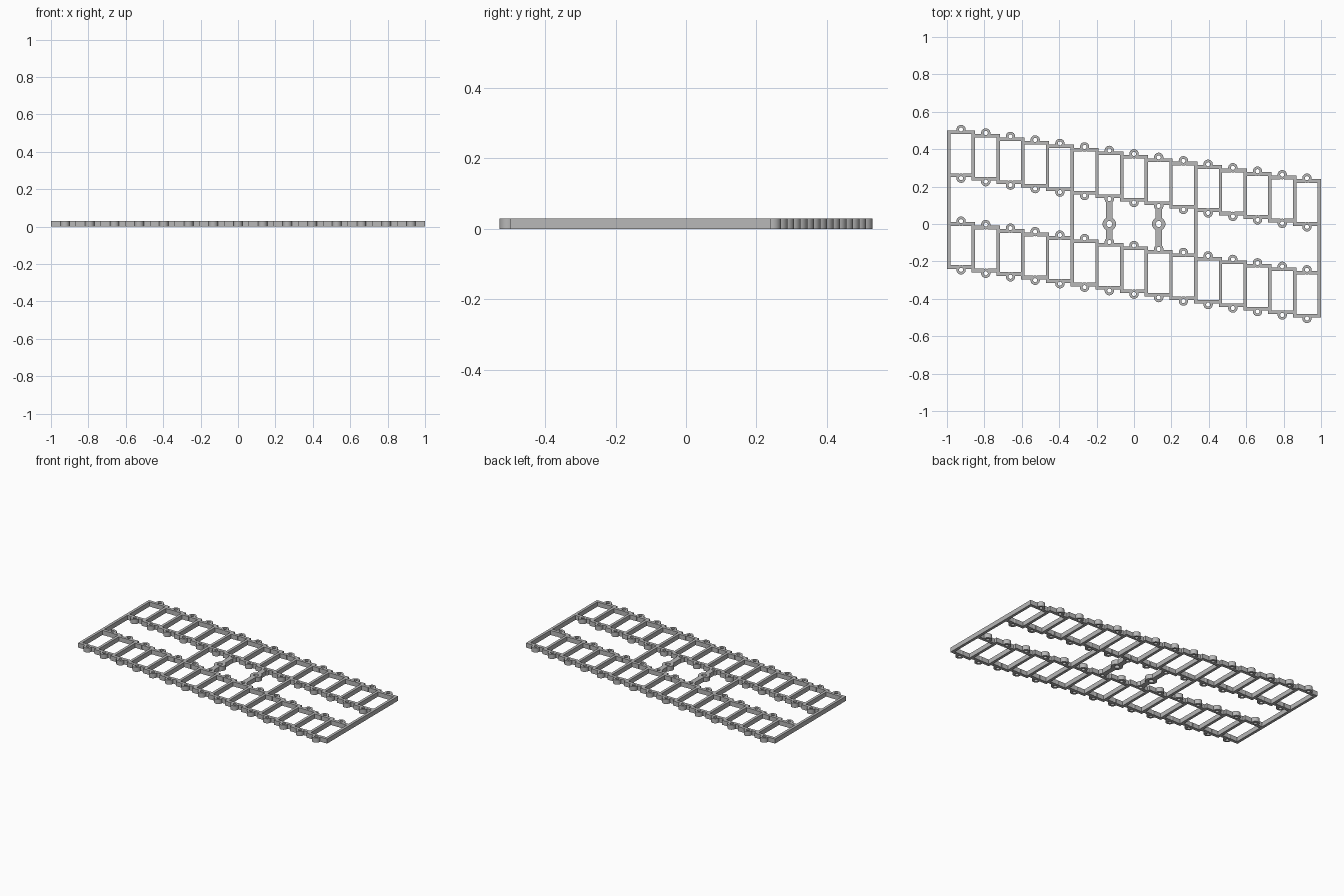
import bpy
import bmesh
from math import cos, sin, tau

old = bpy.data.objects.get("Cube")
if old:
    bpy.data.objects.remove(old, do_unlink=True)

HEIGHT = 0.03
COUNT = 15            # cells in each row
PITCH = 0.1321
STEP = 0.26 / 14      # sideways shift from one cell to the next
ROW = 0.245           # row distance from the centre line
HALF = 0.125          # half length of a cell
WALL = 0.018
RAIL = 0.02
LUG_OFFSET, LUG_R, LUG_HOLE = 0.13, 0.025, 0.011

grey = bpy.data.materials.new("plain grey")
grey.use_nodes = True
grey.diffuse_color = (0.48, 0.48, 0.48, 1)
grey.node_tree.nodes["Principled BSDF"].inputs["Base Color"].default_value = grey.diffuse_color


def add_box(bm, x0, x1, y0, y1):
    low = [bm.verts.new((x, y, 0)) for x, y in ((x0, y0), (x1, y0), (x1, y1), (x0, y1))]
    top = [bm.verts.new((v.co.x, v.co.y, HEIGHT)) for v in low]
    bm.faces.new(low[::-1])
    bm.faces.new(top)
    for i in range(4):
        j = (i + 1) % 4
        bm.faces.new((low[i], low[j], top[j], top[i]))


def add_ring(bm, x, y, outer, inner, sides=24):
    section = ((outer, 0), (outer, HEIGHT), (inner, HEIGHT), (inner, 0))
    loops = [[bm.verts.new((x + r * cos(tau * i / sides), y + r * sin(tau * i / sides), z))
              for i in range(sides)] for r, z in section]
    for a, b in zip(loops, loops[1:] + loops[:1]):
        for i in range(sides):
            j = (i + 1) % sides
            bm.faces.new((a[i], a[j], b[j], b[i]))


def finish(bm, name):
    mesh = bpy.data.meshes.new(name)
    bm.to_mesh(mesh)
    bm.free()
    obj = bpy.data.objects.new(name, mesh)
    bpy.context.collection.objects.link(obj)
    mesh.materials.append(grey)
    bpy.ops.object.select_all(action='DESELECT')
    obj.select_set(True)
    bpy.context.view_layer.objects.active = obj
    bpy.ops.object.shade_smooth_by_angle()


def cell_x(i):
    return (i - (COUNT - 1) / 2) * PITCH


def cell_y(i, row):
    return row - (i - (COUNT - 1) / 2) * STEP


def wall_span(k, row):
    """Lower and upper end of the wall shared by cells k-1 and k."""
    return (cell_y(min(k, COUNT - 1), row) - HALF, cell_y(max(k - 1, 0), row) + HALF)


# Ladder rows: cross walls, end rails and pierced lugs
for side, row in (("back", ROW), ("front", -ROW)):
    walls, rails, lugs = bmesh.new(), bmesh.new(), bmesh.new()
    for k in range(COUNT + 1):
        x = cell_x(k) - PITCH / 2
        add_box(walls, x - WALL / 2, x + WALL / 2, *wall_span(k, row))
    for i in range(COUNT):
        x, y = cell_x(i), cell_y(i, row)
        inside = (PITCH - WALL) / 2
        for s in (-1, 1):
            y0, y1 = sorted((y + s * HALF, y + s * (HALF - RAIL)))
            add_box(rails, x - inside, x - 0.01, y0, y1)
            add_box(rails, x + 0.01, x + inside, y0, y1)
            add_ring(lugs, x, y + s * LUG_OFFSET, LUG_R, LUG_HOLE)
    finish(walls, side + "_row_walls")
    finish(rails, side + "_row_rails")
    finish(lugs, side + "_row_lugs")

# Tie bars joining the two rows
for name, k in (("right_end_bar", 0), ("right_tie_bar", 5),
                ("left_tie_bar", 10), ("left_end_bar", COUNT)):
    bm = bmesh.new()
    x = cell_x(k) - PITCH / 2
    add_box(bm, x - WALL / 2, x + WALL / 2, wall_span(k, -ROW)[1], wall_span(k, ROW)[0])
    finish(bm, name)

# Central links, each with a large eye in the middle
for name, i in (("right_link", 6), ("left_link", 8)):
    bm = bmesh.new()
    x = cell_x(i)
    add_ring(bm, x, 0, 0.036, 0.016)
    low_lug = cell_y(i, -ROW) + LUG_OFFSET
    high_lug = cell_y(i, ROW) - LUG_OFFSET
    add_box(bm, x - 0.0165, x + 0.0165, low_lug + 0.017, -0.03)
    add_box(bm, x - 0.0165, x + 0.0165, 0.03, high_lug - 0.017)
    finish(bm, name)
